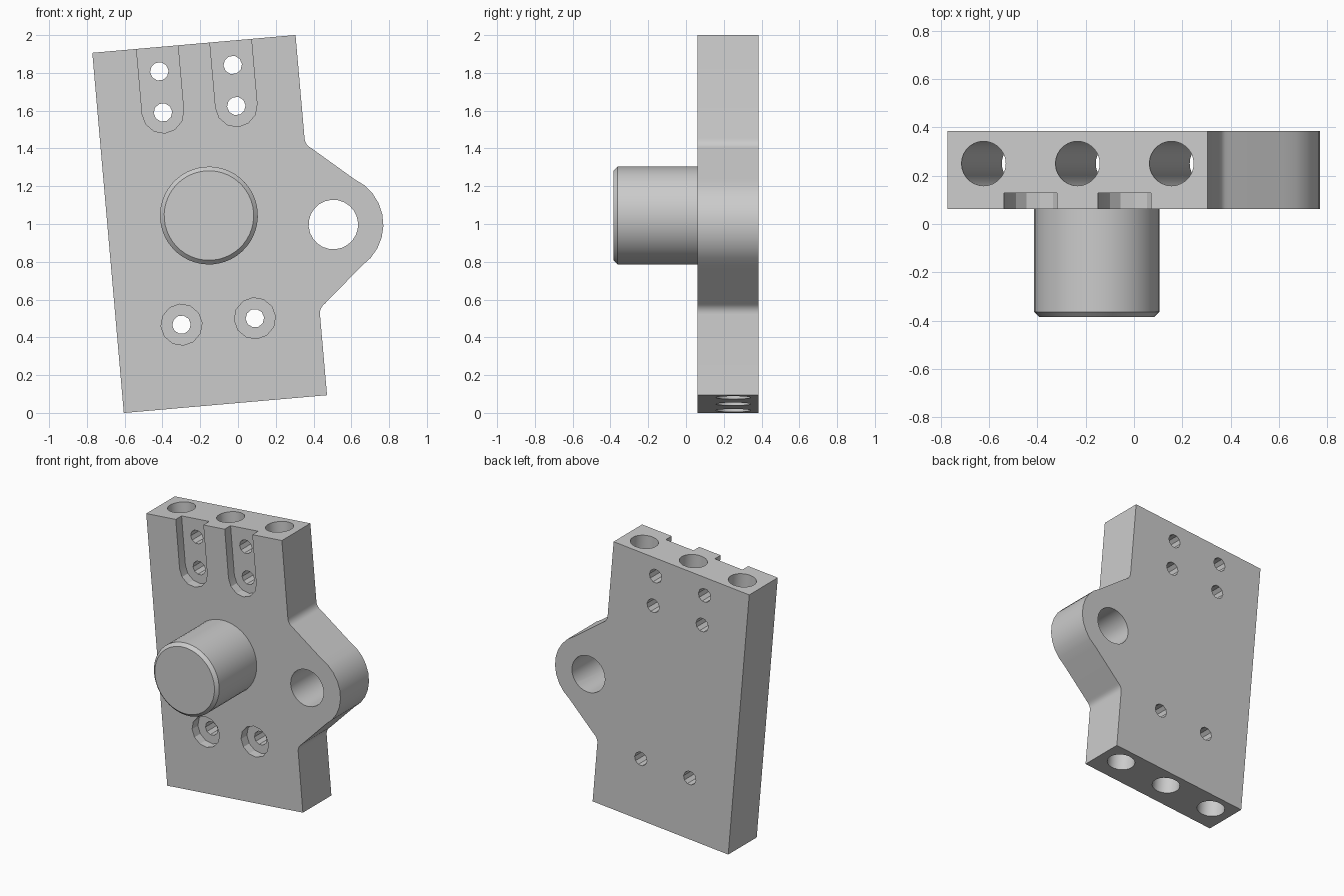
import bpy, bmesh
from math import sin, cos, radians
from mathutils import Matrix

if "Cube" in bpy.data.objects:
    bpy.data.objects.remove(bpy.data.objects["Cube"])

# whole model is designed square-on, then tilted 5 degrees about y
TILT = Matrix.Translation((-0.15, 0, 1.0)) @ Matrix.Rotation(radians(-5), 4, 'Y')
FRONT, BACK = 0.062, 0.385
HW, HH = 0.54, 0.957          # plate half width / half height
LUG_U, LUG_V, LUG_R = 0.652, -0.06, 0.265


def arc(cx, cy, r, a0, a1, n):
    return [(cx + r * cos(radians(a0 + (a1 - a0) * i / n)),
             cy + r * sin(radians(a0 + (a1 - a0) * i / n))) for i in range(n + 1)]


def circle(cx, cy, r, n):
    return arc(cx, cy, r, 0, 360, n)[:-1]


def prism(name, pts, a, b, axis='Y', bevel=0):
    """Extrude a profile from a to b along y (or z)."""
    put = (lambda p, d: (p[0], d, p[1])) if axis == 'Y' else (lambda p, d: (p[0], p[1], d))
    bm = bmesh.new()
    lo = [bm.verts.new(put(p, a)) for p in pts]
    hi = [bm.verts.new(put(p, b)) for p in pts]
    end = bm.faces.new(lo)
    bm.faces.new(hi[::-1])
    for i in range(len(pts)):
        j = (i + 1) % len(pts)
        bm.faces.new((lo[i], hi[i], hi[j], lo[j]))
    bmesh.ops.recalc_face_normals(bm, faces=bm.faces)
    if bevel:
        bmesh.ops.bevel(bm, geom=list(end.edges), offset=bevel, segments=1,
                        affect='EDGES', profile=0.5)
    me = bpy.data.meshes.new(name)
    bm.to_mesh(me)
    bm.free()
    ob = bpy.data.objects.new(name, me)
    ob.matrix_world = TILT
    bpy.context.collection.objects.link(ob)
    return ob


def select(ob):
    bpy.ops.object.select_all(action='DESELECT')
    ob.select_set(True)
    bpy.context.view_layer.objects.active = ob


def cut(target, cutter):
    mod = target.modifiers.new("cut", 'BOOLEAN')
    mod.operation, mod.solver, mod.object = 'DIFFERENCE', 'EXACT', cutter
    cutter.hide_render = True
    select(target)
    bpy.ops.object.modifier_apply(modifier=mod.name)
    bpy.data.objects.remove(cutter)


# plate outline with side lug: fillet, straight flank, round nose, flank, fillet
fillet_r, fillet_dv = 0.0624, 0.467
outline = [(-HW, HH), (-HW, -HH), (HW, -HH)]
outline += arc(HW + fillet_r, LUG_V - fillet_dv, fillet_r, 180, 120, 5)
outline += arc(LUG_U, LUG_V, LUG_R, -60, 60, 9)
outline += arc(HW + fillet_r, LUG_V + fillet_dv, fillet_r, 240, 180, 5)
outline += [(HW, HH)]
plate = prism("mounting_plate", outline, FRONT, BACK)

# three long bores running the full height
for u in (-0.39, 0, 0.39):
    cut(plate, prism("bore_cutter", circle(u, 0.25, 0.092, 28), -1.1, 1.1, 'Z'))

# lug hole
cut(plate, prism("lug_cutter", circle(LUG_U, LUG_V, 0.131, 24), 0, 0.5))

# slots, counterbores and their screw holes
for u in (-0.195, 0.195):
    slot = arc(u, 0.61, 0.11, 180, 360, 6) + [(u + 0.11, 1.1), (u - 0.11, 1.1)]
    cut(plate, prism("slot_cutter", slot, 0, 0.128))
    cut(plate, prism("counterbore_cutter", circle(u, -0.518, 0.109, 12), 0, 0.128))
    for v in (0.828, 0.61, -0.518):
        cut(plate, prism("screw_cutter", circle(u, v, 0.049, 10), 0, 0.5))

# round boss with chamfered front rim
boss = prism("boss", circle(0, 0.045, 0.259, 48), -0.385, FRONT + 0.01, bevel=0.022)

for ob in (plate, boss):
    select(ob)
    bpy.ops.object.shade_smooth_by_angle(angle=radians(25))
